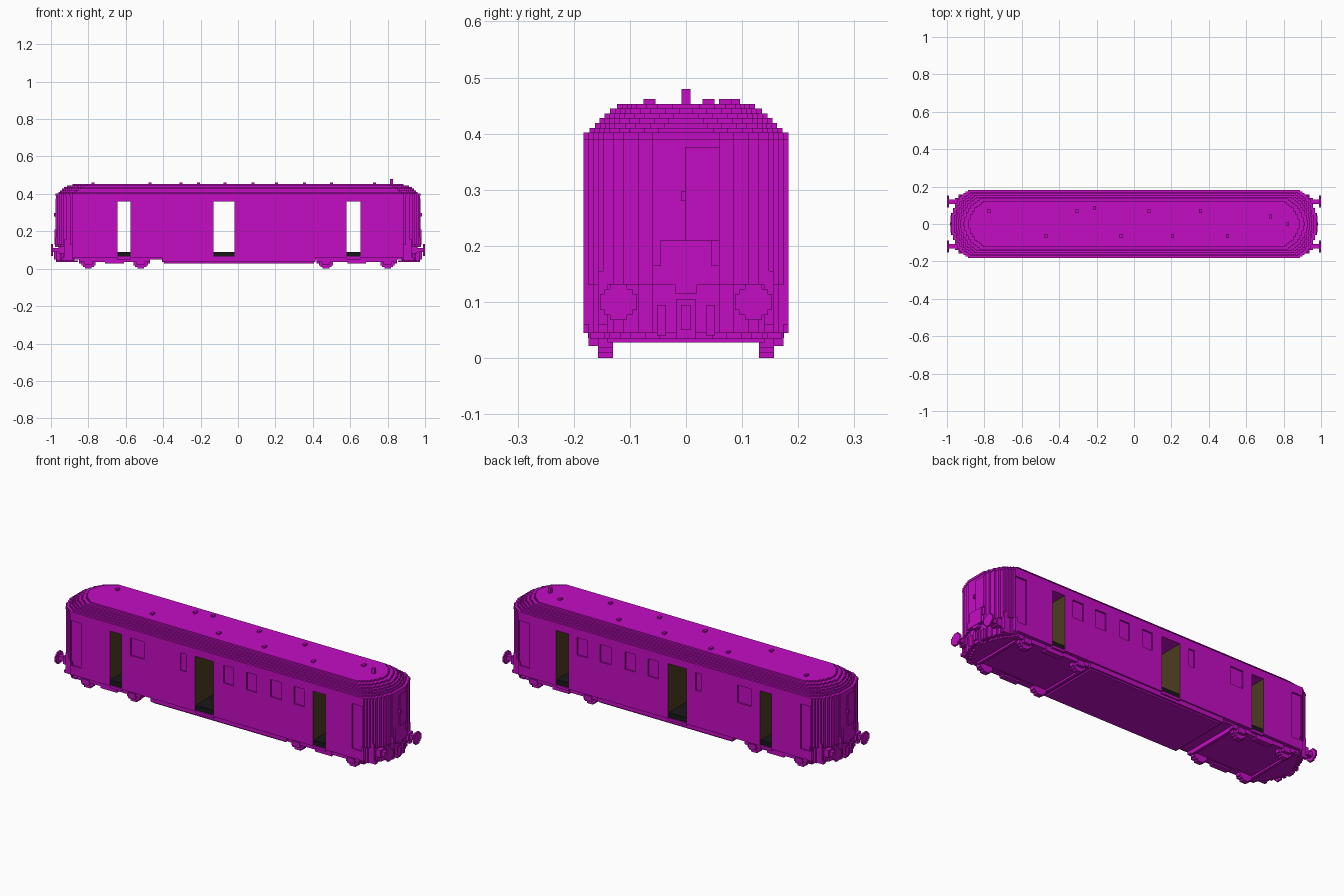
import bpy, bmesh

if "Cube" in bpy.data.objects:
    bpy.data.objects.remove(bpy.data.objects["Cube"])


def material(name, rgb):
    m = bpy.data.materials.new(name)
    m.use_nodes = True
    m.diffuse_color = (*rgb, 1)
    m.node_tree.nodes["Principled BSDF"].inputs["Base Color"].default_value = (*rgb, 1)
    return m


MAGENTA = material("magenta", (0.55, 0.004, 0.55))
BROWN = material("dark brown", (0.075, 0.047, 0.014))
BLACK = material("near black", (0.008, 0.009, 0.008))


def finish(name, bm, mats=(MAGENTA,)):
    bmesh.ops.recalc_face_normals(bm, faces=bm.faces[:])
    me = bpy.data.meshes.new(name)
    bm.to_mesh(me)
    bm.free()
    for m in mats:
        me.materials.append(m)
    ob = bpy.data.objects.new(name, me)
    bpy.context.collection.objects.link(ob)
    return ob


def add_box(bm, x0, x1, y0, y1, z0, z1):
    vs = bmesh.ops.create_cube(bm, size=1)["verts"]
    for v in vs:
        v.co = ((x0 + x1) / 2 + v.co.x * (x1 - x0),
                (y0 + y1) / 2 + v.co.y * (y1 - y0),
                (z0 + z1) / 2 + v.co.z * (z1 - z0))


def boxes(name, items, mats=(MAGENTA,)):
    bm = bmesh.new()
    for b in items:
        add_box(bm, *b)
    return finish(name, bm, mats)


def turned(b):
    """The same box turned half a revolution about z."""
    return (-b[1], -b[0], -b[3], -b[2], b[4], b[5])


def mirror_y(b):
    return (b[0], b[1], -b[3], -b[2], b[4], b[5])


def prism(name, pts, z0, z1):
    bm = bmesh.new()
    f = bm.faces.new([bm.verts.new((x, y, z0)) for x, y in pts])
    r = bmesh.ops.extrude_face_region(bm, geom=[f])
    for v in r["geom"]:
        if isinstance(v, bmesh.types.BMVert):
            v.co.z = z1
    return finish(name, bm)


# Stepped plan of the rounded ends: (x reach, half width)
PLAN = [(.885, .183), (.897, .174), (.908, .165), (.92, .157), (.932, .148),
        (.944, .13), (.955, .112), (.964, .085), (.972, .06)]


def quarter(dx=0, dw=0):
    steps = [(x - dx, w - dw) for x, w in PLAN if w - dw > .01]
    pts = []
    for i in range(len(steps) - 1, -1, -1):
        if i < len(steps) - 1:
            pts.append((steps[i][0], steps[i + 1][1]))
        pts.append(steps[i])
    return pts


def full_slab(name, z0, z1, dx=0, dw=0):
    q = quarter(dx, dw)
    half = q + [(-x, y) for x, y in reversed(q)]
    prism(name, half + [(-x, -y) for x, y in half], z0, z1)


def end_slab(name, s, z0, z1, dx=0, dw=0, inner=.88):
    q = quarter(dx, dw)
    q.append((inner, q[-1][1]))
    prism(name, [(s * x, y) for x, y in q] +
          [(s * x, -y) for x, y in reversed(q)], z0, z1)


# Side walls: core blocks between the through doorways, thin skin with recesses
HALF, CORE, Z0, Z1, TOP = .183, .175, .06, .36, .39
DOORS = [(-.645, -.575), (-.13, -.02), (.58, .655)]
RECESSES = [(-.885, -.82, .11, .355), (-.52, -.44, .26, .355), (-.22, -.185, .26, .355),
            (.04, .10, .26, .355), (.18, .24, .26, .355), (.325, .39, .26, .355),
            (.465, .53, .26, .355), (.815, .88, .11, .355)]
items, start = [], -.885
for d0, d1 in DOORS + [(.885, None)]:
    items.append((start, d0, -CORE, CORE, Z0, Z1))
    x = start
    skin = []
    for r0, r1, b, t in [r for r in RECESSES if start <= r[0] < d0]:
        if r0 > x:
            skin.append((x, r0, CORE, HALF, Z0, Z1))
        skin += [(r0, r1, CORE, HALF, Z0, b), (r0, r1, CORE, HALF, t, Z1)]
        x = r1
    skin.append((x, d0, CORE, HALF, Z0, Z1))
    items += skin + [mirror_y(b) for b in skin]
    start = d1
walls = boxes("side_walls", items, (MAGENTA, BROWN))
edges = [e for d in DOORS for e in d]
for f in walls.data.polygons:
    if abs(f.normal.x) > .9 and any(abs(f.center.x - e) < .002 for e in edges):
        f.material_index = 1
boxes("wall_header", [(-.885, .885, -HALF, HALF, Z1, TOP)])
boxes("door_floors", [(a, b, -.176, .176, Z0 + .003, .09) for a, b in DOORS], (BLACK,))
boxes("door_sills", [(a, b, -HALF, HALF, .05, Z0 + .004) for a, b in DOORS])

# Rounded ends
for s, side in ((1, "left"), (-1, "right")):
    end_slab(side + "_end_upper", s, .13, TOP)
    end_slab(side + "_end_lower", s, .045, .13, .012)
    end_slab(side + "_end_apron", s, .035, .045, .03, .012)

# Stepped roof
full_slab("roof_eave", TOP, .402, -.003)
ROOF = [(.012, .011), (.020, .021), (.030, .029), (.042, .038), (.058, .048), (.078, .060)]
z = .402
for i, (dx, dw) in enumerate(ROOF):
    full_slab("roof_step_%d" % (i + 1), z, z + .0085, dx, dw)
    z += .0085

# Roof vents and chimney
VENTS = [(-.775, .07), (-.305, .07), (-.21, .085), (.08, .07), (.355, .07), (.73, .04),
         (-.47, -.065), (-.07, -.065), (.205, -.065), (.5, -.065)]
boxes("roof_vents", [(x - .008, x + .008, y - .011, y + .011, .45, .462) for x, y in VENTS])
boxes("chimney", [(.812, .828, -.008, .008, .44, .48)])


# End fittings, repeated at both ends
def both_ends(name, items):
    boxes(name, items + [turned(b) for b in items])


def paired(items):
    return items + [mirror_y(b) for b in items]


both_ends("end_doors", [(.96, .977, -.002, .06, .21, .375)])
both_ends("door_handles", [(.96, .985, -.009, 0, .28, .297)])
both_ends("gangway_plates", [(.95, .981, -.045, .045, .13, .21),
                             (.95, .979, -.06, .06, .13, .165),
                             (.95, .979, -.02, .02, .115, .135)])
both_ends("buffers", paired([(.99, 1.0, .087, .153, .086, .114),
                             (.99, 1.0, .095, .145, .077, .123),
                             (.99, 1.0, .105, .135, .068, .132),
                             (.90, .992, .108, .132, .088, .112),
                             (.90, .958, .10, .14, .08, .12)]))
both_ends("couplers", [(.93, .972, -.017, .017, .035, .105),
                       (.96, .984, -.009, .009, .05, .095)])
both_ends("brake_hoses", paired([(.94, .97, .036, .052, .04, .095)]))
both_ends("corner_steps", paired([(.90, .93, .14, .157, .045, .155),
                                  (.90, .938, .14, .157, .045, .06)]))

# Underframe between the bogies
boxes("underframe", [(-.88, .88, -.165, .165, .05, .062),
                     (-.405, .415, -.175, .175, .036, .061),
                     (-.395, .405, -.165, .165, .028, .05)])

# Bogies: side frames, cross beams and stepped wheels
for name, axles in (("right", (-.80, -.52)), ("left", (.47, .80))):
    a, b = axles
    boxes(name + "_bogie_frame", paired([(a - .05, b + .05, .13, .168, .036, .052),
                                         ((a + b) / 2 - .05, (a + b) / 2 + .05, .14, .172, .028, .056)]) +
          [(a - .05, a - .035, -.14, .14, .028, .052),
           (b + .035, b + .05, -.14, .14, .028, .052),
           (a - .04, b + .04, -.13, .13, .038, .052)])
    wheels = []
    for x in axles:
        for r, z0, z1 in ((.018, 0, .009), (.03, .009, .018), (.038, .018, .055)):
            wheels.append((x - r, x + r, .13, .157, z0, z1))
        wheels.append((x - .022, x + .022, .155, .174, .022, .05))
    boxes(name + "_bogie_wheels", paired(wheels))
